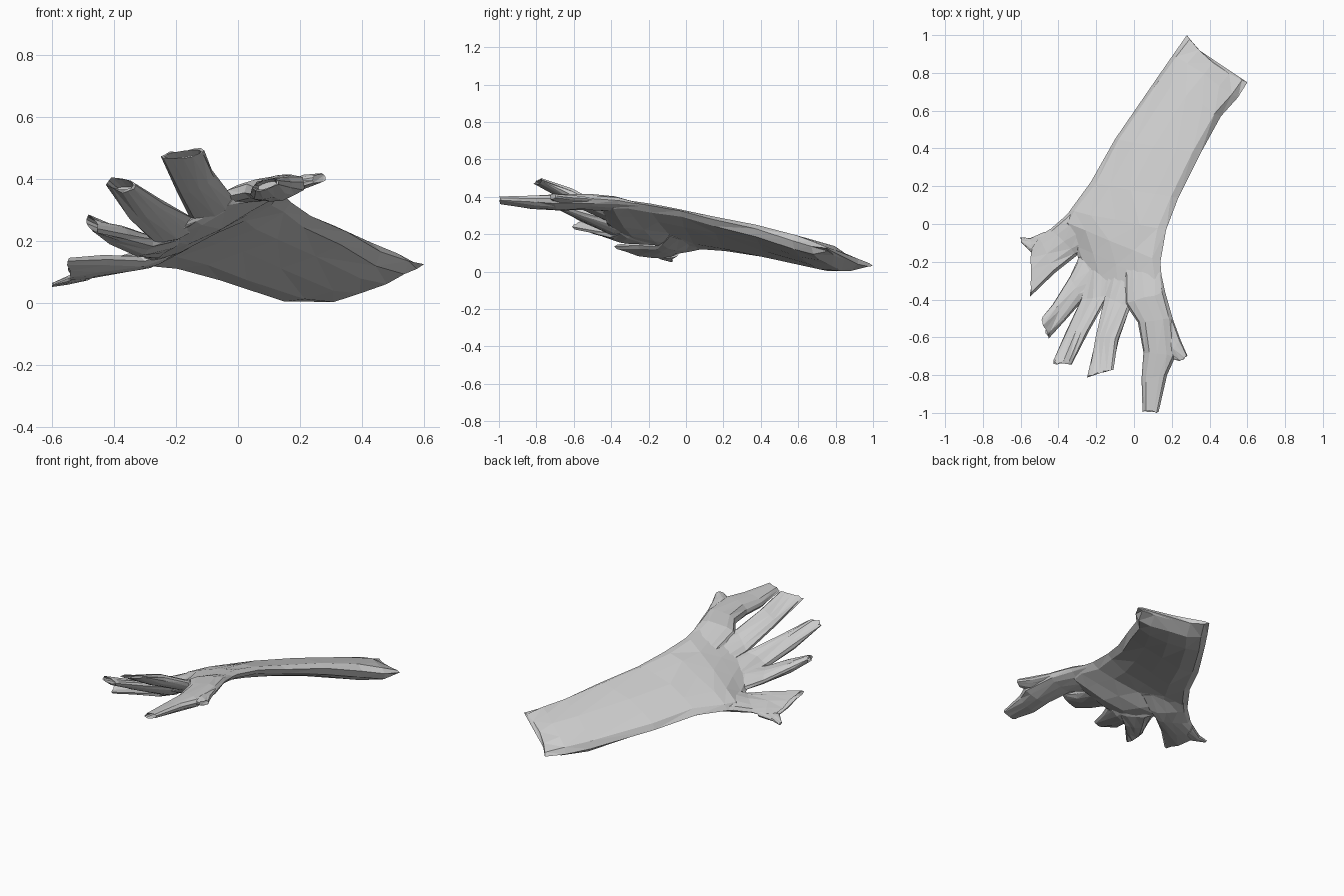
import bpy, bmesh, math, random
from mathutils import Vector

random.seed(4)
SIDES = 12


def ring_points(left, right, half, shrink=1.0):
    """Flattened oval between a left and a right edge point."""
    left, right = Vector(left), Vector(right)
    mid, u = (left + right) / 2, (right - left) / 2
    n = Vector((0, 0, 1))
    n = (n - n.project(u)).normalized()
    pts = []
    for i in range(SIDES):
        a = 2 * math.pi * i / SIDES
        s = math.sin(a)
        bulge = math.copysign(abs(s) ** 0.75, s)
        pts.append(mid + (u * math.cos(a) + n * half * bulge) * shrink)
    return pts


def sleeve(name, sections, ragged=0.0, crumple=0.004, hollow=True, notch=0.0):
    """Loft through (left, right, half thickness); hollow leaves a mouth at the end."""
    bm = bmesh.new()
    rings = []
    last = len(sections) - 1
    a, b = sections[-2], sections[-1]
    axis = ((Vector(b[0]) + Vector(b[1])) - (Vector(a[0]) + Vector(a[1]))).normalized()
    for k, (l, r, h) in enumerate(sections):
        pts = ring_points(l, r, h)
        for i, p in enumerate(pts):
            if 0 < k and i % (SIDES // 2):
                p += Vector([random.uniform(-crumple, crumple) for _ in range(3)])
            if k == 0:  # dip in the middle of the starting edge
                p += Vector((-0.6, -0.8, 0)) * notch * math.sin(2 * math.pi * i / SIDES) ** 2
            if k == last:
                p += axis * random.uniform(-ragged, 0)
        rings.append([bm.verts.new(p) for p in pts])
    if hollow:
        # turned-in mouth
        l, r, h = sections[-1]
        for depth, shrink in ((0.012, 0.85), (0.07, 0.7)):
            rings.append([bm.verts.new(p - axis * depth)
                          for p in ring_points(l, r, h, shrink)])
    for r0, r1 in zip(rings, rings[1:]):
        for i in range(SIDES):
            j = (i + 1) % SIDES
            bm.faces.new((r0[i], r0[j], r1[j], r1[i]))
    bm.faces.new(rings[0])
    bm.faces.new(rings[-1])
    bmesh.ops.triangulate(bm, faces=bm.faces[:])
    bmesh.ops.recalc_face_normals(bm, faces=bm.faces[:])
    mesh = bpy.data.meshes.new(name)
    bm.to_mesh(mesh)
    bm.free()
    obj = bpy.data.objects.new(name, mesh)
    bpy.context.collection.objects.link(obj)
    return obj


# Forearm and palm, from the cuff to the knuckles
sleeve("forearm_and_palm", [
    ((0.28, 1.00, 0.03), (0.60, 0.75, 0.125), 0.016),
    ((0.21, 0.90, 0.025), (0.55, 0.67, 0.135), 0.055),
    ((0.12, 0.77, 0.035), (0.46, 0.57, 0.165), 0.062),
    ((-0.10, 0.45, 0.09), (0.35, 0.37, 0.23), 0.054),
    ((-0.23, 0.22, 0.13), (0.235, 0.14, 0.28), 0.047),
    ((-0.34, 0.07, 0.13), (0.17, -0.03, 0.325), 0.042),
    ((-0.38, 0.01, 0.125), (0.14, -0.20, 0.355), 0.036),
    ((-0.32, -0.11, 0.135), (0.15, -0.33, 0.375), 0.036),
    ((-0.27, -0.25, 0.165), (0.13, -0.40, 0.37), 0.03),
    ((-0.27, -0.37, 0.20), (0.02, -0.44, 0.345), 0.02),
    ((-0.26, -0.40, 0.205), (-0.02, -0.45, 0.33), 0.007),
], crumple=0.005, hollow=False, notch=0.03)

# Outer finger on the low side, with its flared mouth
sleeve("first_finger", [
    ((-0.25, 0.16, 0.135), (-0.13, -0.10, 0.20), 0.01),
    ((-0.36, 0.045, 0.128), (-0.22, -0.14, 0.165), 0.033),
    ((-0.44, -0.025, 0.11), (-0.30, -0.165, 0.135), 0.028),
    ((-0.505, -0.065, 0.085), (-0.42, -0.26, 0.14), 0.028),
    ((-0.545, -0.12, 0.075), (-0.55, -0.385, 0.135), 0.02),
], ragged=0.015)

# Three middle fingers, emerging from inside the palm
sleeve("second_finger", [
    ((-0.25, -0.02, 0.17), (-0.11, -0.25, 0.245), 0.01),
    ((-0.28, -0.15, 0.15), (-0.19, -0.36, 0.22), 0.028),
    ((-0.34, -0.28, 0.17), (-0.275, -0.41, 0.205), 0.03),
    ((-0.43, -0.425, 0.22), (-0.355, -0.50, 0.22), 0.03),
    ((-0.50, -0.51, 0.275), (-0.455, -0.61, 0.24), 0.022),
], ragged=0.035)
sleeve("third_finger", [
    ((-0.25, -0.19, 0.185), (-0.07, -0.22, 0.265), 0.01),
    ((-0.28, -0.40, 0.205), (-0.13, -0.375, 0.265), 0.028),
    ((-0.36, -0.57, 0.29), (-0.24, -0.57, 0.32), 0.03),
    ((-0.435, -0.74, 0.39), (-0.335, -0.755, 0.385), 0.02),
], ragged=0.035)
sleeve("fourth_finger", [
    ((-0.13, -0.20, 0.245), (0.04, -0.27, 0.32), 0.01),
    ((-0.15, -0.38, 0.265), (-0.02, -0.44, 0.345), 0.03),
    ((-0.20, -0.60, 0.365), (-0.085, -0.61, 0.43), 0.03),
    ((-0.25, -0.82, 0.475), (-0.11, -0.78, 0.495), 0.012),
], ragged=0.02)

# Long outer finger on the high side and its short torn tab
sleeve("fifth_finger", [
    ((-0.05, -0.18, 0.29), (0.13, -0.20, 0.35), 0.01),
    ((-0.05, -0.42, 0.34), (0.165, -0.36, 0.38), 0.033),
    ((0.02, -0.52, 0.355), (0.205, -0.50, 0.39), 0.038),
    ((0.05, -0.68, 0.35), (0.22, -0.70, 0.39), 0.04),
    ((0.04, -0.82, 0.35), (0.175, -0.80, 0.39), 0.033),
    ((0.045, -0.995, 0.37), (0.13, -1.00, 0.395), 0.015),
], ragged=0.008)
sleeve("torn_tab", [
    ((0.14, -0.60, 0.37), (0.19, -0.46, 0.385), 0.015),
    ((0.18, -0.71, 0.385), (0.245, -0.61, 0.395), 0.02),
    ((0.245, -0.73, 0.395), (0.285, -0.70, 0.405), 0.016),
], ragged=0.01, hollow=False)

# Torn point at the mouth of the first finger
sleeve("torn_point", [
    ((-0.47, -0.04, 0.095), (-0.50, -0.14, 0.09), 0.02),
    ((-0.55, -0.075, 0.068), (-0.545, -0.15, 0.08), 0.012),
    ((-0.60, -0.07, 0.057), (-0.595, -0.10, 0.06), 0.005),
], crumple=0.002, hollow=False)
